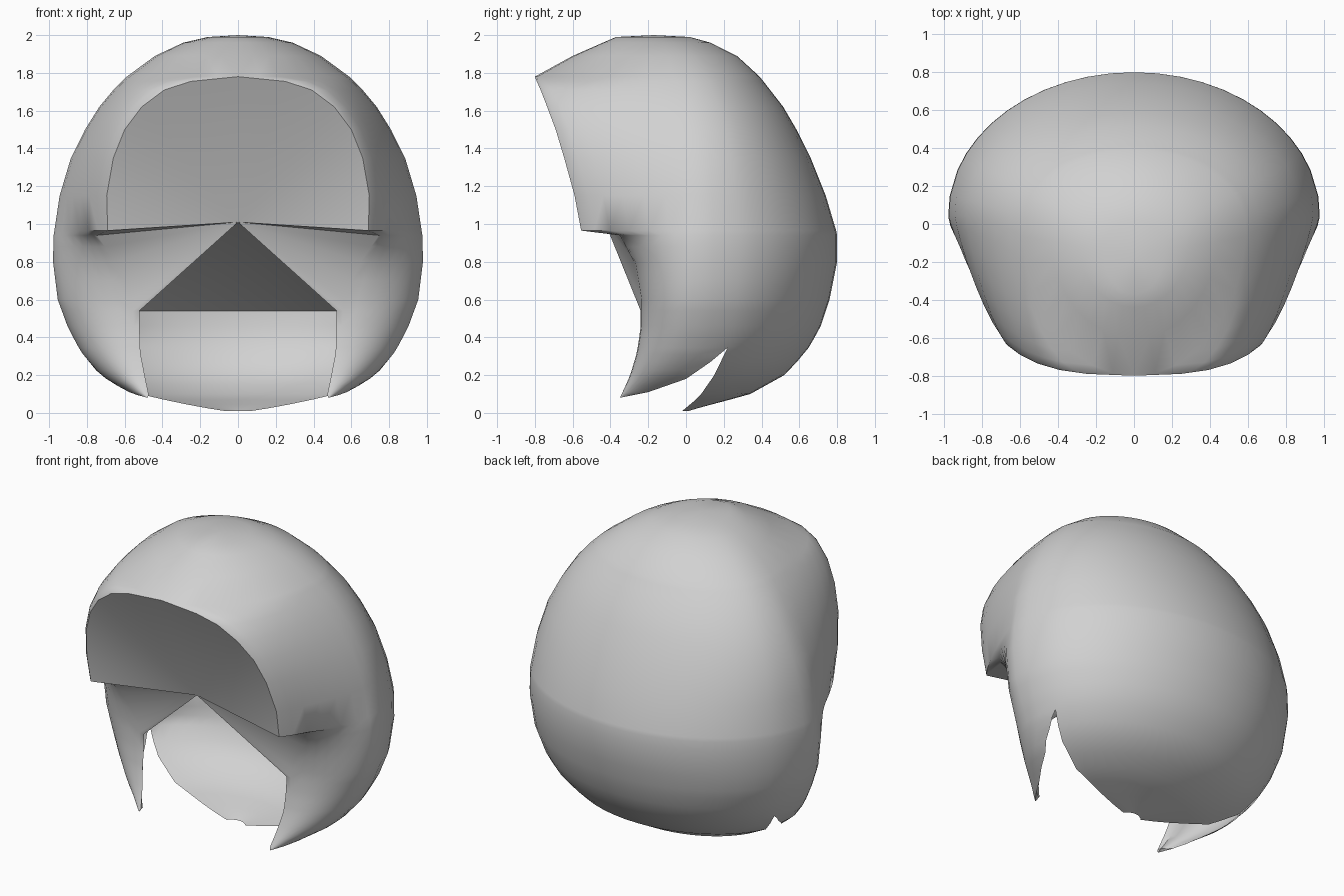
import bpy, bmesh, math

if "Cube" in bpy.data.objects:
    bpy.data.objects.remove(bpy.data.objects["Cube"])

# Level sections: z, front edge x, front edge y, widest x, widest y, back y, front flatness
LEVELS = [
    (0.00, 0.03, -0.30, 0.05, -0.20, -0.02, 1),
    (0.03, 0.24, -0.36, 0.28, -0.18, 0.08, 1),
    (0.08, 0.48, -0.35, 0.51, -0.15, 0.27, 1),
    (0.10, 0.485, -0.34, 0.57, -0.10, 0.34, 1),
    (0.20, 0.51, -0.295, 0.73, -0.03, 0.52, 1),
    (0.32, 0.54, -0.26, 0.83, 0.02, 0.635, 1),
    (0.45, 0.55, -0.24, 0.90, 0.04, 0.71, 1),
    (0.60, 0.56, -0.24, 0.955, 0.05, 0.76, 1),
    (0.80, 0.65, -0.275, 0.98, 0.05, 0.80, 1.2),
    (0.94, 0.745, -0.35, 0.977, 0.05, 0.80, 1.5),
    (0.965, 0.69, -0.555, 0.973, 0.05, 0.795, 1.7),
    (1.15, 0.695, -0.59, 0.945, 0.05, 0.74, 1.6),
    (1.35, 0.66, -0.645, 0.885, 0.05, 0.66, 1.5),
    (1.50, 0.60, -0.69, 0.81, 0.04, 0.585, 1.4),
    (1.62, 0.51, -0.735, 0.735, 0.02, 0.515, 1.3),
    (1.71, 0.39, -0.77, 0.66, 0.0, 0.445, 1.2),
    (1.755, 0.25, -0.79, 0.615, -0.01, 0.41, 1.1),
    (1.78, 0.0, -0.80, 0.59, -0.02, 0.39, 1),
    (1.89, 0.0, -0.60, 0.44, -0.06, 0.27, 1),
    (1.96, 0.0, -0.44, 0.29, -0.10, 0.13, 1),
    (1.99, 0.0, -0.37, 0.16, -0.14, 0.02, 1),
]
APEX, CROWN = (0, -0.43, 1.01), (0, -0.17, 2.0)
NOTCH, FOLD, ARCH_TOP = 0.345, 0.54, 1.78
# Rear edge of the sideburn and front edge of the nape, as z, y
BURN_EDGE = [(0.08, -0.35), (0.11, -0.2), (0.18, 0.0), (0.27, 0.13), (NOTCH, 0.22)]
NAPE_EDGE = [(0.01, -0.02), (0.085, 0.07), (0.2, 0.15), (NOTCH, 0.22)]
COLS = 10


def interpolate(table, z):
    """Row of a table at height z, without the height itself."""
    for a, b in zip(table, table[1:]):
        if z <= b[0]:
            f = (z - a[0]) / (b[0] - a[0])
            return [p + (q - p) * f for p, q in zip(a[1:], b[1:])]
    return list(table[-1][1:])


def outer_point(z, u):
    """Shell point: u runs from the front edge (0) past the side (0.5) to the back (1)."""
    xf, yf, xs, ys, yb, p = interpolate(LEVELS, z)
    if u <= 0.5:
        s, c = max(0, math.sin(math.pi * u)) ** p, max(0, math.cos(math.pi * u)) ** p
        return (xf + (xs - xf) * s, ys + (yf - ys) * c, z)
    a = math.pi * (u - 0.5)
    return (max(0, xs * math.cos(a)), ys + (yb - ys) * math.sin(a), z)


def inner_point(z, u, w):
    """Inset lining point, where w fades the thickness out towards sharp edges."""
    x, y, _ = outer_point(z, u)
    yf, t = interpolate(LEVELS, z)[1], z / FOLD
    shift = 0.03 * (1 - 2 * u) if 0 < u < 0.5 else 0
    xi = x * (0.985 - 0.045 * t)
    yi = yf + (y - yf) * (0.97 - 0.15 * t) + shift
    return (x + (xi - x) * w, y + (yi - y) * w, z)


def find_u(z, y):
    """Parameter where the section at height z reaches depth y."""
    lo, hi = 0.0, 1.0
    for _ in range(40):
        mid = (lo + hi) / 2
        if outer_point(z, mid)[1] < y:
            lo = mid
        else:
            hi = mid
    return lo


bm = bmesh.new()
U_NOTCH = find_u(NOTCH, 0.22)


def columns(z, front):
    """Column parameters of the front or back patch at height z."""
    if z >= NOTCH:
        edge = U_NOTCH
    else:
        edge = find_u(z, interpolate(BURN_EDGE if front else NAPE_EDGE, z)[0])
    a, b = (0, edge) if front else (edge, 1)
    return [a + (b - a) * j / COLS for j in range(COLS + 1)]


def patch(rows, front, inner):
    grid = []
    for z in rows:
        line = []
        for j, u in enumerate(columns(z, front)):
            if inner:
                f = j / COLS if front else 1 - j / COLS
                w = max(1 - f ** 4, min(1, (z - NOTCH) / 0.1))
                if z == rows[0]:
                    w = 0
                line.append(bm.verts.new(inner_point(z, u, w)))
            else:
                line.append(bm.verts.new(outer_point(z, u)))
        grid.append(line)
    for a, b in zip(grid, grid[1:]):
        for j in range(COLS):
            bm.faces.new((a[j], a[j + 1], b[j + 1], b[j]))
    return grid


BURN_ROWS = [0.08, 0.095, 0.11, 0.145, 0.18, 0.225, 0.27, 0.31]
NAPE_ROWS = [0.01, 0.025, 0.045, 0.07, 0.1, 0.15, 0.2, 0.27]
MID_ROWS = [NOTCH, 0.4, 0.46, FOLD]
TOP_ROWS = [0.6, 0.7, 0.8, 0.88] + [lv[0] for lv in LEVELS if lv[0] > 0.9]

# Outer hair shell (right half)
shell_front = patch(BURN_ROWS + MID_ROWS + TOP_ROWS, True, False)
shell_back = patch(NAPE_ROWS + MID_ROWS + TOP_ROWS, False, False)
crown = bm.verts.new(CROWN)
for line in (shell_front[-1], shell_back[-1]):
    for a, b in zip(line, line[1:]):
        bm.faces.new((a, b, crown))

# Lining of the sideburn and nape
lining_front = patch(BURN_ROWS + MID_ROWS, True, True)
lining_back = patch(NAPE_ROWS + MID_ROWS, False, True)

# Rim along the front edge of the sideburn
for k in range(len(lining_front) - 1):
    bm.faces.new((shell_front[k][0], shell_front[k + 1][0],
                  lining_front[k + 1][0], lining_front[k][0]))

# Fan to the apex: cavity ceiling, side wall, brow underside and face plane
apex = bm.verts.new(APEX)
for line in (lining_front[-1], lining_back[-1]):
    for a, b in zip(line, line[1:]):
        bm.faces.new((a, b, apex))
edge = [lining_front[-1][0]]
edge += [line[0] for line in shell_front if FOLD - 1e-6 <= line[0].co.z <= ARCH_TOP + 1e-4]
for a, b in zip(edge, edge[1:]):
    bm.faces.new((a, b, apex))

# Mirror to the left half and weld
copy = bmesh.ops.duplicate(bm, geom=bm.verts[:] + bm.edges[:] + bm.faces[:])["geom"]
for v in copy:
    if isinstance(v, bmesh.types.BMVert):
        v.co.x = -v.co.x
bmesh.ops.remove_doubles(bm, verts=bm.verts[:], dist=0.0005)
bm.normal_update()
bmesh.ops.recalc_face_normals(bm, faces=bm.faces[:])
if bm.calc_volume(signed=True) < 0:
    bmesh.ops.reverse_faces(bm, faces=bm.faces[:])

mesh = bpy.data.meshes.new("hair_shell")
bm.to_mesh(mesh)
bm.free()
hair = bpy.data.objects.new("hair_shell", mesh)
bpy.context.collection.objects.link(hair)

# Single grey colour
grey = bpy.data.materials.new("grey")
grey.diffuse_color = (0.64, 0.64, 0.64, 1)
grey.use_nodes = True
grey.node_tree.nodes["Principled BSDF"].inputs["Base Color"].default_value = grey.diffuse_color
mesh.materials.append(grey)

bpy.context.view_layer.objects.active = hair
hair.select_set(True)
bpy.ops.object.shade_smooth_by_angle(angle=math.radians(40))
